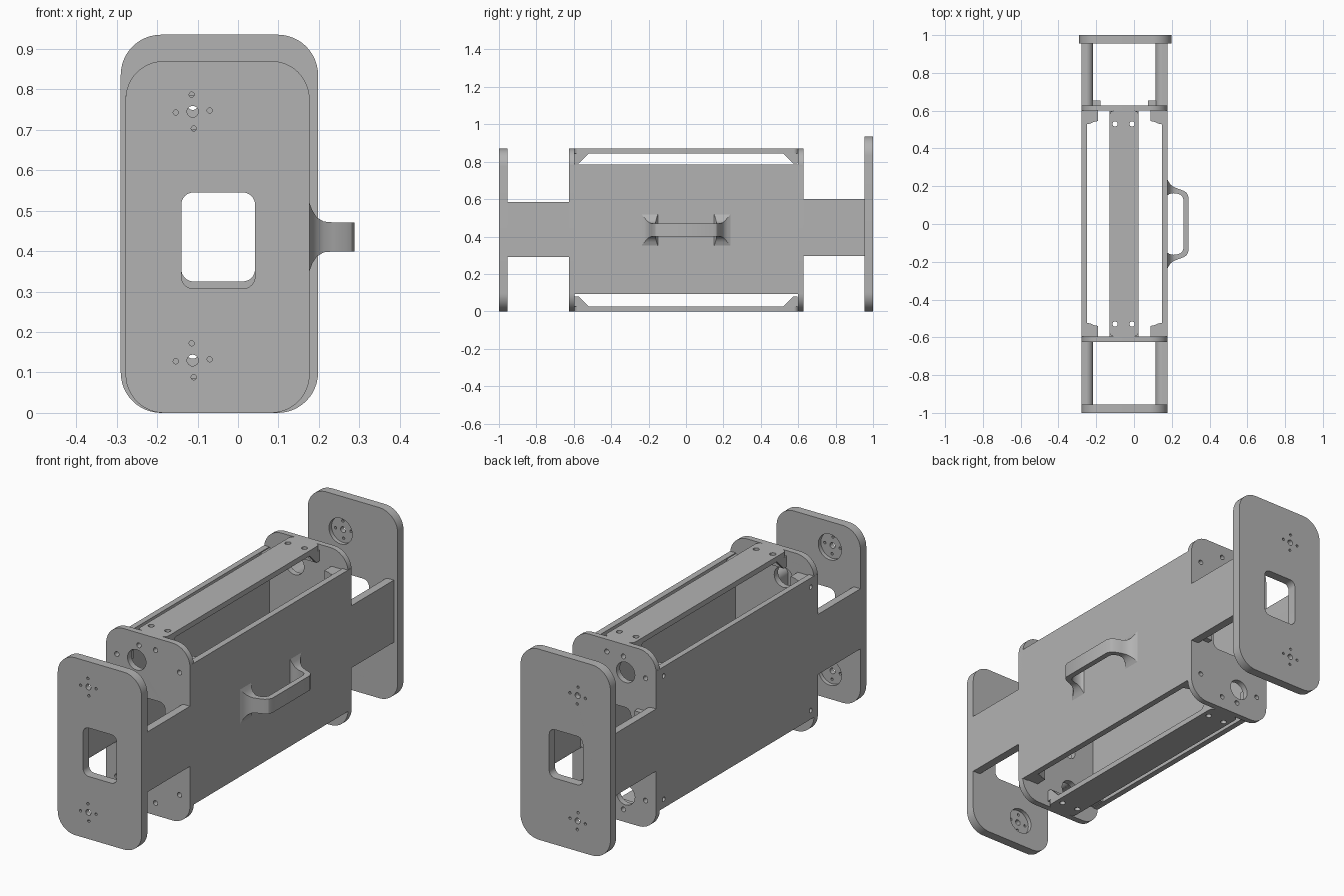
import bpy, bmesh, math
from mathutils import Matrix

cube = bpy.data.objects.get("Cube")
if cube:
    bpy.data.objects.remove(cube, do_unlink=True)

grey = bpy.data.materials.new("machined grey")
grey.use_nodes = True
GREY = (0.45, 0.45, 0.45, 1)
grey.diffuse_color = GREY
grey.node_tree.nodes["Principled BSDF"].inputs["Base Color"].default_value = GREY

# Maps a drawn (u, v, depth) outline onto the world planes
PLANES = {
    "xz": Matrix(((1, 0, 0), (0, 0, -1), (0, 1, 0))),
    "yz": Matrix(((0, 0, 1), (1, 0, 0), (0, 1, 0))),
    "xy": Matrix.Identity(3),
}
MID_X, MID_Z = -0.05, 0.435


def finish(name, mesh):
    obj = bpy.data.objects.new(name, mesh)
    bpy.context.collection.objects.link(obj)
    mesh.materials.clear()
    mesh.materials.append(grey)
    bpy.ops.object.select_all(action="DESELECT")
    obj.select_set(True)
    bpy.context.view_layer.objects.active = obj
    bpy.ops.object.shade_smooth_by_angle(angle=math.radians(30))
    return obj


def circle(u, v, r, n=24):
    return [(u + r * math.cos(math.tau * i / n), v + r * math.sin(math.tau * i / n))
            for i in range(n)]


def rounded(u0, u1, v0, v1, r, n=8):
    pts = []
    corners = ((u1 - r, v1 - r), (u0 + r, v1 - r), (u0 + r, v0 + r), (u1 - r, v0 + r))
    for k, (cu, cv) in enumerate(corners):
        for i in range(n + 1):
            a = math.pi / 2 * (k + i / n)
            pts.append((cu + r * math.cos(a), cv + r * math.sin(a)))
    return pts


def plate(name, plane, d0, d1, outline, holes=()):
    """Flat plate cut from an outline with holes, between two depths."""
    curve = bpy.data.curves.new(name, "CURVE")
    curve.dimensions = "2D"
    curve.fill_mode = "BOTH"
    curve.extrude = abs(d1 - d0) / 2
    for pts in (outline, *holes):
        spline = curve.splines.new("POLY")
        spline.points.add(len(pts) - 1)
        for p, (u, v) in zip(spline.points, pts):
            p.co = (u, v, 0, 1)
        spline.use_cyclic_u = True
    temp = bpy.data.objects.new(name + "_outline", curve)
    bpy.context.collection.objects.link(temp)
    graph = bpy.context.evaluated_depsgraph_get()
    mesh = bpy.data.meshes.new_from_object(temp.evaluated_get(graph))
    bpy.data.objects.remove(temp, do_unlink=True)
    depth = (d0 + d1) / 2
    if plane == "xz":
        depth = -depth
    mesh.transform(Matrix.Translation((0, 0, depth)))
    mesh.transform(PLANES[plane].to_4x4())
    return finish(name, mesh)


def box_outline(u0, u1, v0, v1):
    return [(u0, v0), (u1, v0), (u1, v1), (u0, v1)]


# End plates: a drilled outer layer and an inner layer with round recesses
AXLE_X = -0.112


def end_plate(name, outer, split, inner, outline, lift):
    window = rounded(-0.14, 0.042, 0.307 + lift, 0.545 + lift, 0.03)
    drilled, recessed = [window], [window]
    for z in (0.13 + lift, 0.745 + lift):
        drilled.append(circle(AXLE_X, z, 0.014))
        for k in range(4):
            a = math.pi / 2 * k + 0.06
            drilled.append(circle(AXLE_X + 0.042 * math.cos(a), z + 0.042 * math.sin(a), 0.0065, 12))
        recessed.append(circle(AXLE_X, z, 0.063, 40))
    plate(name + "_drilled_layer", "xz", outer, split, outline, drilled)
    plate(name + "_recessed_layer", "xz", split, inner, outline, recessed)


BODY = rounded(-0.278, 0.177, 0, 0.87, 0.095, 12)
end_plate("front_end_plate", -1, -0.975, -0.955, BODY, 0)
end_plate("back_end_plate", 1, 0.975, 0.955,
          rounded(-0.29, 0.198, 0, 0.935, 0.1, 12), 0.018)

# Bulkheads with bearing holes and screw holes
bulk_holes = [rounded(-0.14, 0.042, 0.307, 0.563, 0.03)]
for z, screw_z in ((0.135, 0.06), (0.735, 0.81)):
    bulk_holes.append(circle(AXLE_X, z, 0.05, 32))
    bulk_holes += [circle(x, z, 0.012, 16) for x in (-0.22, 0.12)]
    bulk_holes += [circle(x, screw_z, 0.012, 16) for x in (-0.1, -0.01)]
for name, y0, y1 in (("front_bulkhead", -0.625, -0.595), ("back_bulkhead", 0.6, 0.628)):
    plate(name, "xz", y0, y1, BODY, bulk_holes)

# Side plates with a tongue reaching each end plate
side = [(-0.955, 0.29), (-0.625, 0.29), (-0.625, 0.092), (0.625, 0.092), (0.625, 0.295),
        (0.955, 0.295), (0.955, 0.6), (0.625, 0.6), (0.625, 0.785), (-0.625, 0.785),
        (-0.625, 0.585), (-0.955, 0.585)]
screws = [circle(y, z, 0.011, 16) for y in (-0.57, 0.57) for z in (0.135, 0.74)]
plate("left_side_plate", "yz", 0.147, 0.177, side)
plate("right_side_plate", "yz", -0.278, -0.25, side, screws)

# Thick inner backing of each tongue, rounded on its inner edges
for label, x_out, sign in (("left", 0.15, -1), ("right", -0.253, 1)):
    for end, y0, y1, z0, z1 in (("front", -0.955, -0.625, 0.29, 0.585),
                                ("back", 0.628, 0.955, 0.295, 0.6)):
        r = 0.036
        arc = [(x_out + sign * r * math.sin(t * math.pi / 16), r - r * math.cos(t * math.pi / 16))
               for t in range(9)]
        outline = [(x, z0 + d) for x, d in arc] + [(x, z1 - d) for x, d in reversed(arc)]
        plate(f"{label}_{end}_tongue_backing", "xz", y0, y1, outline)
    # Foot of the back tongue on the bulkhead
    xa = x_out + sign * 0.03
    xb = x_out + sign * 0.075
    plate(f"{label}_tongue_foot", "xz", 0.628, 0.655,
          box_outline(min(xa, xb), max(xa, xb), 0.32, 0.575))

# Corner brackets joining side plates to bulkheads
for label, x_wall, sign in (("left", 0.147, -1), ("right", -0.25, 1)):
    for end, y_wall, ys in (("front", -0.595, 1), ("back", 0.6, -1)):
        for level, z0 in (("lower", 0.095), ("upper", 0.69)):
            profile = [(0, 0), (0.06, 0), (0.06, 0.055), (0.035, 0.06), (0.02, 0.068), (0, 0.072)]
            plate(f"{label}_{end}_{level}_bracket", "xy", z0, z0 + 0.09,
                  [(x_wall + sign * a, y_wall + ys * b) for a, b in profile])

# Top and bottom rails with end flanges and gussets
rail = rounded(-0.13, 0.025, -0.595, 0.6, 0.025)
rail_holes = [circle(x, y, 0.014, 16) for x in (-0.1, -0.01) for y in (-0.53, 0.53)]
for level, z_out, s in (("top", 0.87, -1), ("bottom", 0, 1)):
    z_in = z_out + s * 0.026
    z_tip = z_out + s * 0.08
    plate(level + "_rail", "xy", min(z_out, z_in), max(z_out, z_in), rail, rail_holes)
    for end, ys in (("front", -1), ("back", 1)):
        flange_holes = [circle(x, z_out + s * 0.058, 0.012, 16) for x in (-0.1, -0.01)]
        plate(f"{level}_{end}_flange", "xz", ys * 0.573, ys * 0.597,
              box_outline(-0.13, 0.025, min(z_in, z_tip), max(z_in, z_tip)), flange_holes)
        for edge, x in (("right", -0.13), ("left", 0.013)):
            plate(f"{level}_{end}_{edge}_gusset", "yz", x, x + 0.012,
                  [(ys * 0.573, z_in), (ys * 0.52, z_in), (ys * 0.573, z_tip)])

# Handle: rectangular sections lofted from a flared foot round to the other foot
sections = [  # inner x, inner y, outer x, outer y, half height
    (0.176, 0.15, 0.176, 0.24, 0.086), (0.184, 0.157, 0.184, 0.222, 0.065),
    (0.195, 0.161, 0.195, 0.207, 0.048), (0.21, 0.163, 0.212, 0.195, 0.038),
    (0.228, 0.161, 0.235, 0.186, 0.036), (0.247, 0.155, 0.265, 0.175, 0.036),
    (0.256, 0.146, 0.28, 0.164, 0.036), (0.261, 0.132, 0.288, 0.145, 0.036)]
loop = sections + [(a, -b, c, -d, h) for a, b, c, d, h in reversed(sections)]
bm = bmesh.new()
rings = []
for xi, yi, xo, yo, h in loop:
    rings.append([bm.verts.new((x, y, MID_Z + z))
                  for x, y, z in ((xi, yi, -h), (xo, yo, -h), (xo, yo, h), (xi, yi, h))])
for a, b in zip(rings, rings[1:]):
    for k in range(4):
        bm.faces.new((a[k], a[(k + 1) % 4], b[(k + 1) % 4], b[k]))
bm.faces.new(rings[0])
bm.faces.new(rings[-1])
bmesh.ops.recalc_face_normals(bm, faces=bm.faces)
handle_mesh = bpy.data.meshes.new("side_handle")
bm.to_mesh(handle_mesh)
bm.free()
finish("side_handle", handle_mesh)
